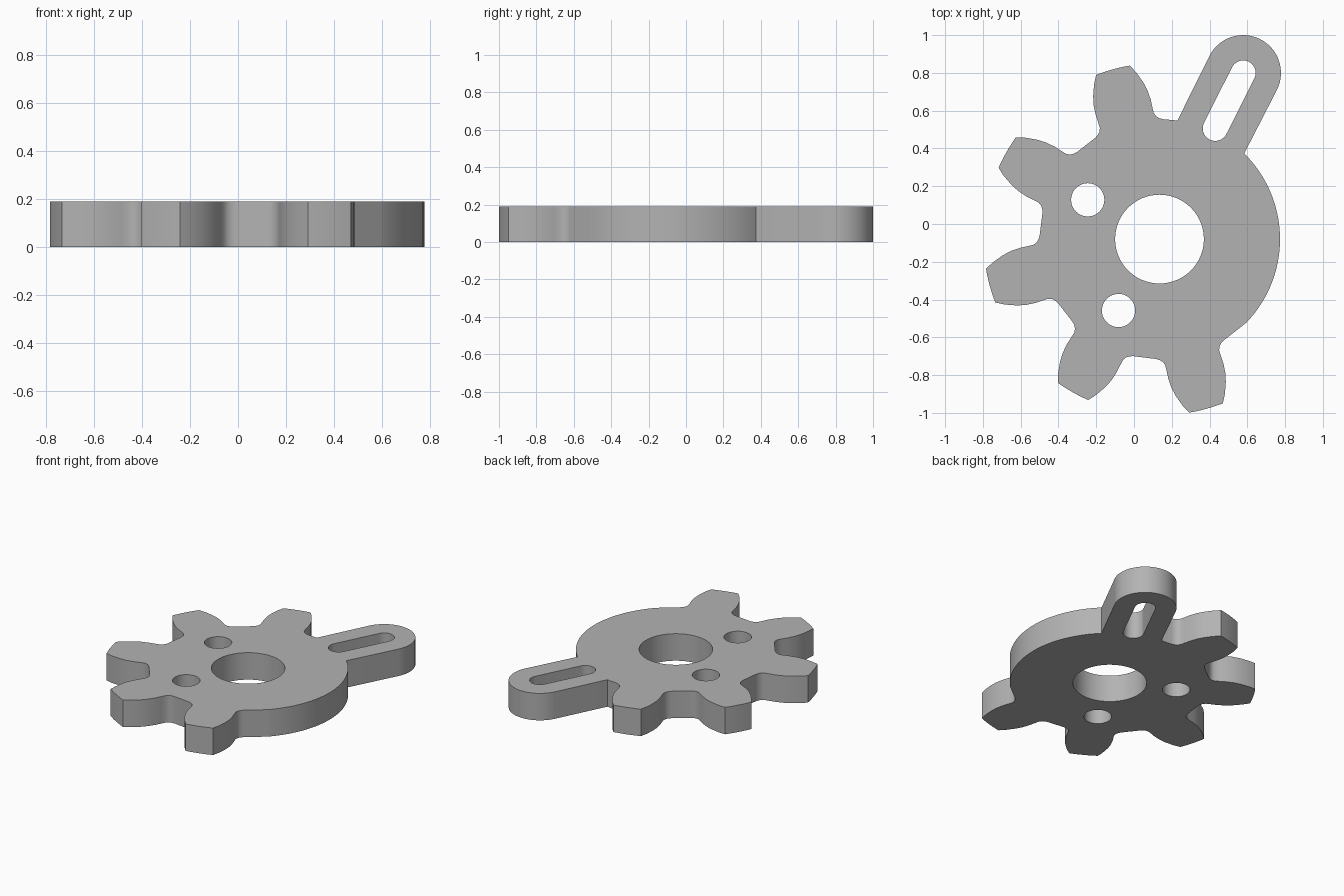
import bpy, bmesh
from math import radians, sin, cos
from mathutils import Vector

if "Cube" in bpy.data.objects:
    bpy.data.objects.remove(bpy.data.objects["Cube"])

HEIGHT = 0.19
HUB = Vector((0.135, -0.08))
RIM = 0.635
ARM_ANGLE = 63.4
SLOT_NEAR, SLOT_FAR = Vector((0.43, 0.506)), Vector((0.578, 0.80))


def polar(centre, radius, angle):
    a = radians(angle)
    return centre + radius * Vector((cos(a), sin(a)))


def arc(centre, radius, start, end, steps):
    return [polar(centre, radius, start + (end - start) * i / steps) for i in range(steps + 1)]


def circle(centre, radius, steps=64):
    return arc(centre, radius, 0, 360, steps)[:-1]


# Half tooth: radius and angle from the tooth axis, root to tip
FLANK = [(0.635, 17), (0.640, 15.4), (0.650, 13.9), (0.668, 12.8), (0.70, 12.3),
         (0.74, 11.8), (0.79, 10.8), (0.834, 9.5), (0.89, 7.5), (0.932, 5.7)]


def tooth(axis):
    rising = [polar(HUB, r, axis - a) for r, a in FLANK]
    falling = [polar(HUB, r, axis + a) for r, a in reversed(FLANK)]
    tip = arc(HUB, 0.932, axis - 5.7, axis + 5.7, 6)[1:-1]
    return rising + tip + falling


# Outline: arm root, five teeth, plain rim, rounded arm
outline = [polar(HUB, RIM, 81.4)]
for i in range(5):
    outline += tooth(105.4 + 45 * i)
outline += arc(HUB, 0.638, 316, 405.3, 40)
outline += arc(SLOT_FAR, 0.2, ARM_ANGLE - 90, ARM_ANGLE + 90, 32)

# Slot and round holes
slot = arc(SLOT_FAR, 0.066, ARM_ANGLE - 90, ARM_ANGLE + 90, 20)
slot += arc(SLOT_NEAR, 0.066, ARM_ANGLE + 90, ARM_ANGLE + 270, 20)
holes = [slot, circle(HUB, 0.235),
         circle(Vector((-0.245, 0.128)), 0.088, 40),
         circle(Vector((-0.082, -0.458)), 0.088, 40)]

# Filled profile extruded to the plate thickness
profile = bpy.data.curves.new("plate_profile", "CURVE")
profile.dimensions = "2D"
profile.fill_mode = "BOTH"
profile.extrude = HEIGHT / 2
for loop in [outline] + holes:
    spline = profile.splines.new("POLY")
    spline.points.add(len(loop) - 1)
    for point, co in zip(spline.points, loop):
        point.co = (co.x, co.y, 0, 1)
    spline.use_cyclic_u = True
helper = bpy.data.objects.new("plate_profile", profile)
bpy.context.collection.objects.link(helper)
bpy.context.view_layer.update()
mesh = bpy.data.meshes.new_from_object(helper.evaluated_get(bpy.context.evaluated_depsgraph_get()))
bpy.data.objects.remove(helper)

# Weld caps to walls and stand the plate on the ground
bm = bmesh.new()
bm.from_mesh(mesh)
bmesh.ops.remove_doubles(bm, verts=bm.verts, dist=0.0005)
bmesh.ops.translate(bm, verts=bm.verts, vec=(0, 0, HEIGHT / 2))
bmesh.ops.recalc_face_normals(bm, faces=bm.faces)
bm.to_mesh(mesh)
bm.free()

# Grey metal
grey = bpy.data.materials.new("grey_metal")
grey.use_nodes = True
colour = (0.45, 0.45, 0.45, 1)
grey.diffuse_color = colour
grey.node_tree.nodes["Principled BSDF"].inputs["Base Color"].default_value = colour
mesh.materials.clear()
mesh.materials.append(grey)

plate = bpy.data.objects.new("gear_plate", mesh)
bpy.context.collection.objects.link(plate)
bpy.ops.object.select_all(action="DESELECT")
plate.select_set(True)
bpy.context.view_layer.objects.active = plate
bpy.ops.object.shade_smooth_by_angle(angle=radians(30))
